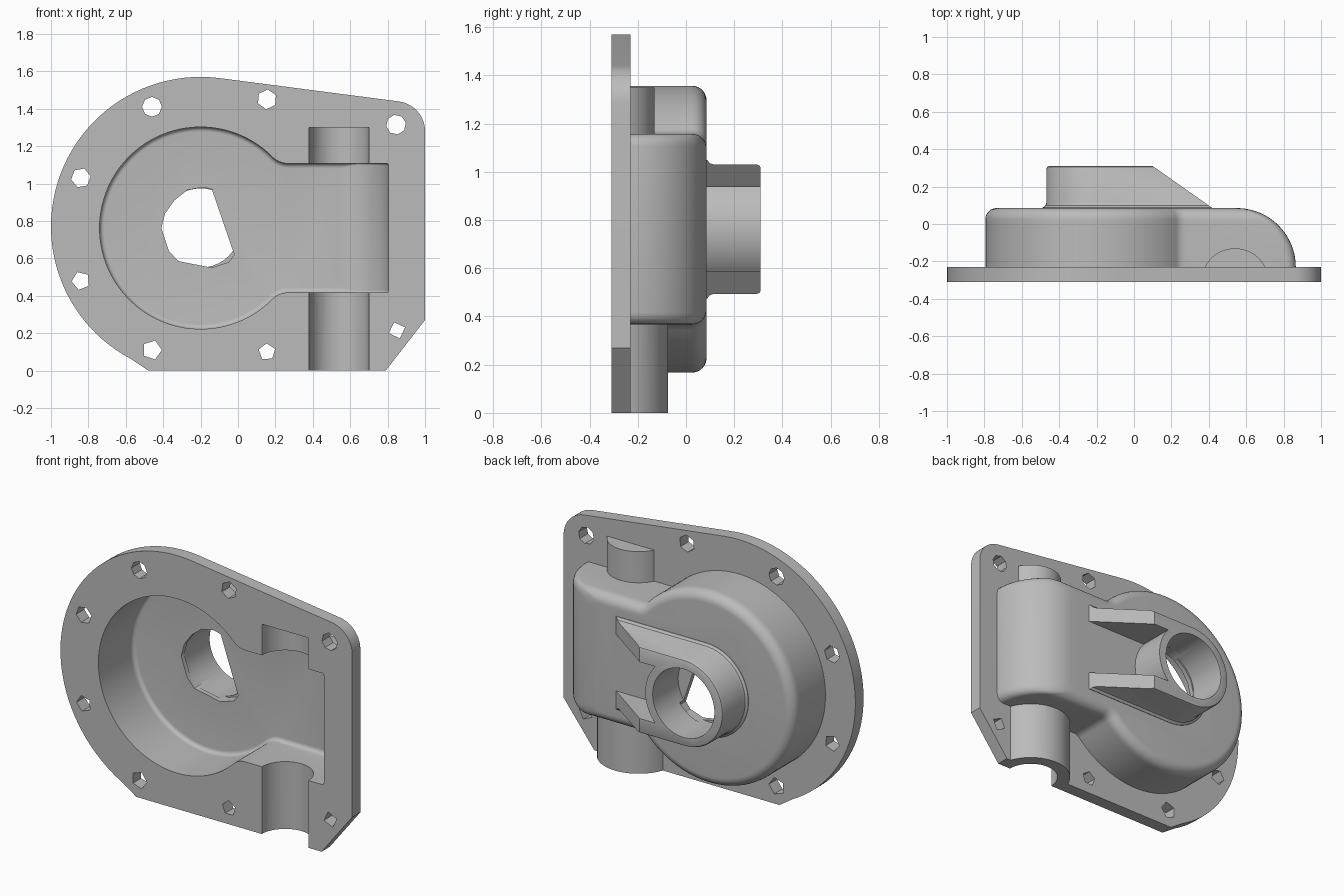
import bpy
import bmesh
from math import sin, cos, pi, sqrt, atan2, radians

if "Cube" in bpy.data.objects:
    bpy.data.objects.remove(bpy.data.objects["Cube"])

CX, CZ = -0.2, 0.762      # main bore axis
SHAFT_X = 0.54            # cross shaft axis

grey = bpy.data.materials.new("cast_grey")
grey.diffuse_color = (0.5, 0.5, 0.5, 1)
grey.use_nodes = True
grey.node_tree.nodes["Principled BSDF"].inputs["Base Color"].default_value = grey.diffuse_color


def arc(cx, cy, r, a0, a1, n):
    """Points on an arc, angles in degrees."""
    return [(cx + r * cos(radians(a0 + (a1 - a0) * i / n)),
             cy + r * sin(radians(a0 + (a1 - a0) * i / n))) for i in range(n + 1)]


def loft(name, rings):
    """Closed solid through rings of 3D points with equal counts."""
    bm = bmesh.new()
    rows = [[bm.verts.new(p) for p in ring] for ring in rings]
    n = len(rows[0])
    for a, b in zip(rows, rows[1:]):
        for i in range(n):
            j = (i + 1) % n
            bm.faces.new((a[i], a[j], b[j], b[i]))
    bm.faces.new(rows[0])
    bm.faces.new(rows[-1])
    bmesh.ops.recalc_face_normals(bm, faces=bm.faces)
    mesh = bpy.data.meshes.new(name)
    bm.to_mesh(mesh)
    bm.free()
    mesh.materials.append(grey)
    ob = bpy.data.objects.new(name, mesh)
    bpy.context.collection.objects.link(ob)
    return ob


def prism_y(name, pts, y0, y1):
    return loft(name, [[(x, y, z) for x, z in pts] for y in (y0, y1)])


def prism_z(name, pts, z0, z1):
    return loft(name, [[(x, y, z) for x, y in pts] for z in (z0, z1)])


def combine(target, tool, operation):
    """Apply a boolean and discard the tool."""
    mod = target.modifiers.new("combine", 'BOOLEAN')
    mod.operation = operation
    mod.solver = 'EXACT'
    mod.object = tool
    bpy.context.view_layer.objects.active = target
    bpy.ops.object.modifier_apply(modifier=mod.name)
    bpy.data.objects.remove(tool)


def keyhole(r, h, f, right, c):
    """Round chamber blended into a box that runs to the right."""
    px = sqrt((r + f) ** 2 - (h + f) ** 2)
    a = atan2(h + f, px) * 180 / pi
    top = arc(right - c - CX, h - c, c, 0, 90, 5)
    top += arc(px, h + f, f, 270, 180 + a, 8)
    top += arc(0, 0, r, a, 180, 40)[1:]
    pts = top + [(x, -z) for x, z in reversed(top[:-1])]
    return [(CX + x, CZ + z) for x, z in pts]


def chamber(name, y0, r, h, f, axis_x, round_r, edge, c):
    """Keyhole solid with a quarter-round end and a filleted back edge."""
    top_y = -0.23 + round_r
    rings = []
    steps = [(y0, axis_x + round_r)]
    steps += [(-0.23 + round_r * sin(i * pi / 40), axis_x + round_r * cos(i * pi / 40))
              for i in range(21)]
    for y, right in steps:
        s = max(0, y - (top_y - edge))
        d = edge - sqrt(max(0, edge * edge - s * s))
        rings.append([(x, y, z) for x, z in keyhole(r - d, h - d, f + d, right, c)])
    return loft(name, rings)


# flange plate
outline = arc(CX, 0.77, 0.8, 83, 242, 48)
outline += [(-0.48, 0), (0.79, 0), (1.0, 0.27)]
outline += arc(0.84, 1.28, 0.16, 0, 83, 10)
cover = prism_y("gearbox_cover", outline, -0.31, -0.23)

# domed housing
combine(cover, chamber("housing", -0.27, 0.595, 0.395, 0.07, 0.55, 0.315, 0.06, 0.05), 'UNION')

# shaft bosses, below and above the housing
for name, r, z0, z1 in (("lower_boss", 0.235, 0.0, 0.5), ("upper_boss", 0.18, 1.0, 1.35)):
    a = 180 / pi * atan2(0.05, sqrt(r * r - 0.05 ** 2))
    combine(cover, prism_z(name, arc(SHAFT_X, -0.31, r, a, 180 - a, 28), z0, z1), 'UNION')

# hub with two sloping arms
hub_rings = []
for y, d in ((0.05, -0.02), (0.088, -0.02), (0.098, -0.006), (0.115, 0),
             (0.295, 0), (0.306, 0.005), (0.31, 0.015)):
    r = 0.268 - d
    right = 0.1 + (0.31 - y) * 1.42
    pts = [(right, CZ + r)] + arc(CX, CZ, r, 90, 270, 32) + [(right, CZ - r)]
    hub_rings.append([(x, y, z) for x, z in pts])
hub = loft("hub", hub_rings)
gap = arc(CX, CZ, 0.262, -42, 42, 16) + [(0.8, CZ + 0.175), (0.8, CZ - 0.175)]
combine(hub, prism_y("arm_gap", gap, 0.0, 0.4), 'DIFFERENCE')
combine(cover, hub, 'UNION')

# inner cavity
combine(cover, chamber("cavity", -0.4, 0.54, 0.345, 0.12, 0.545, 0.26, 0.025, 0.012), 'DIFFERENCE')

# half-round shaft seats
for z0, z1 in ((-0.1, 0.5), (1.0, 1.3)):
    combine(cover, prism_z("shaft_seat", arc(SHAFT_X, -0.31, 0.16, 0, 360, 40)[:-1], z0, z1),
            'DIFFERENCE')

# main bore: round at the back, coarse faceted opening at the cavity
combine(cover, prism_y("bore", arc(CX, CZ, 0.212, 0, 360, 40)[:-1], 0.06, 0.5), 'DIFFERENCE')
opening = [(-0.02, 0.62), (-0.05, 0.58), (-0.14, 0.55), (-0.32, 0.585), (-0.37, 0.64),
           (-0.41, 0.76), (-0.39, 0.84), (-0.34, 0.91), (-0.27, 0.965), (-0.19, 0.98),
           (-0.14, 0.97)]
combine(cover, prism_y("bore_opening", opening, -0.1, 0.1), 'DIFFERENCE')

# bolt holes: x, z, radius, sides, turn
for x, z, r, n, turn in ((-0.46, 1.41, 0.053, 8, 0), (0.155, 1.45, 0.053, 6, 25),
                         (0.845, 1.315, 0.053, 8, 10), (-0.84, 1.03, 0.053, 6, 10),
                         (-0.84, 0.48, 0.05, 5, 40), (-0.46, 0.11, 0.053, 5, 0),
                         (0.155, 0.10, 0.046, 5, 20), (0.85, 0.215, 0.046, 4, 20)):
    hole = arc(x, z, r, turn, turn + 360, n)[:-1]
    combine(cover, prism_y("bolt_hole", hole, -0.4, -0.15), 'DIFFERENCE')

bpy.ops.object.select_all(action='DESELECT')
cover.select_set(True)
bpy.context.view_layer.objects.active = cover
bpy.ops.object.shade_smooth_by_angle(angle=radians(30))
